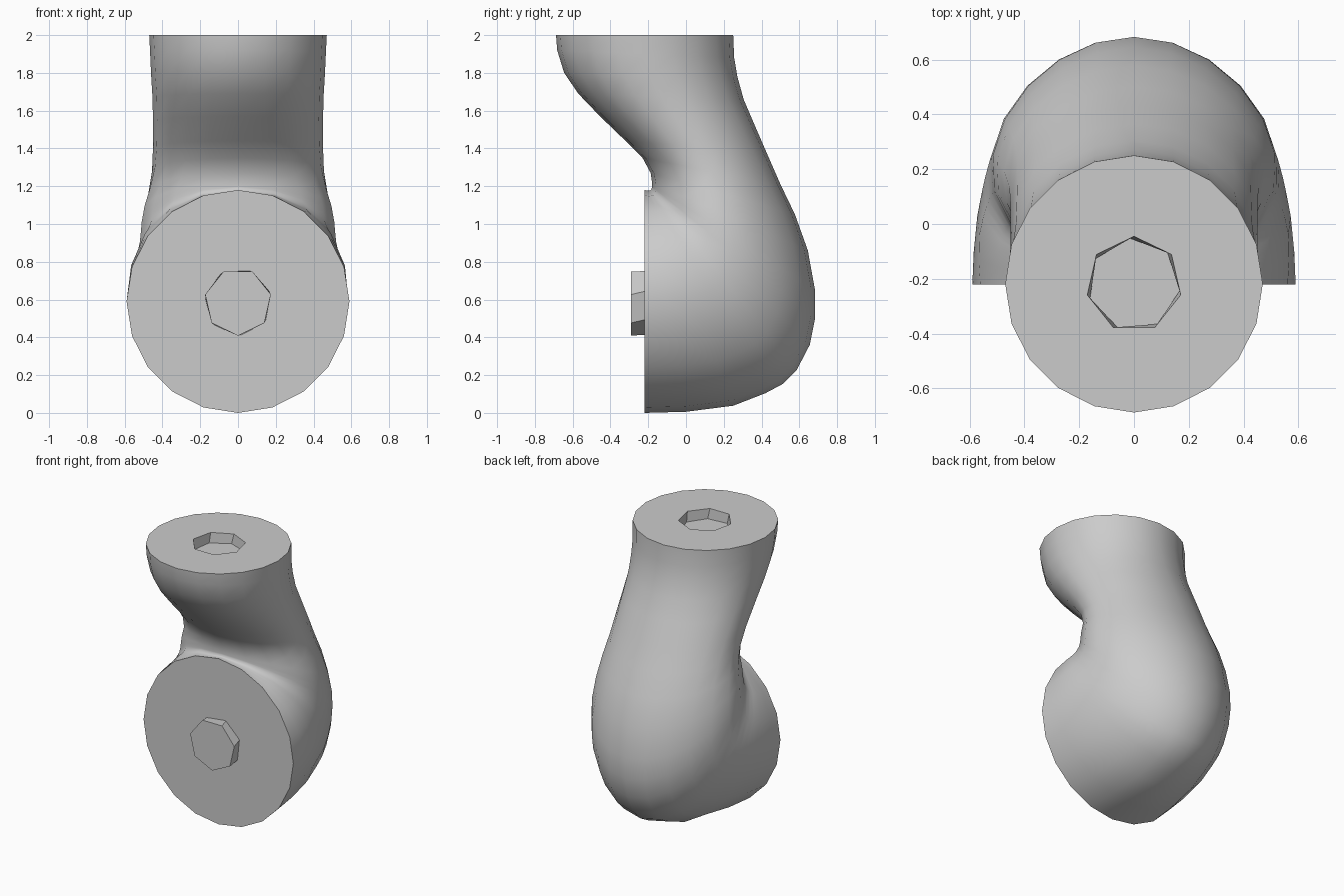
import bpy, bmesh, math

if "Cube" in bpy.data.objects:
    bpy.data.objects.remove(bpy.data.objects["Cube"])

SIDES = 20
grey = bpy.data.materials.new("plain grey")
grey.diffuse_color = (0.6, 0.6, 0.6, 1)
grey.use_nodes = True
grey.node_tree.nodes["Principled BSDF"].inputs["Base Color"].default_value = grey.diffuse_color


def finish(bm, name):
    bmesh.ops.recalc_face_normals(bm, faces=bm.faces)
    me = bpy.data.meshes.new(name)
    bm.to_mesh(me)
    bm.free()
    ob = bpy.data.objects.new(name, me)
    bpy.context.collection.objects.link(ob)
    me.materials.append(grey)
    bpy.ops.object.select_all(action='DESELECT')
    ob.select_set(True)
    bpy.context.view_layer.objects.active = ob
    bpy.ops.object.shade_smooth_by_angle(angle=math.radians(40))
    return ob


def bridge(bm, a, b):
    n = len(a)
    for i in range(n):
        j = (i + 1) % n
        bm.faces.new((a[i], a[j], b[j], b[i]))


def edges_of(bm, ring):
    out = []
    for i, v in enumerate(ring):
        w = ring[(i + 1) % len(ring)]
        out.append(bm.edges.get((v, w)) or bm.edges.new((v, w)))
    return out


def heptagon(bm, radius, start, place):
    return [bm.verts.new(place(radius * math.cos(start + i * math.tau / 7),
                               radius * math.sin(start + i * math.tau / 7)))
            for i in range(7)]


# bent limb: cross-sections as
# (inner y, inner z, outer y, outer z, half width, egg-shaped narrowing outward)
sections = [
    (-.688, 2.0, .25, 2.0, .47, 0),
    (-.682, 1.92, .255, 1.88, .465, 0),
    (-.645, 1.80, .272, 1.78, .46, 0),
    (-.57, 1.69, .305, 1.66, .453, 0),
    (-.455, 1.57, .365, 1.52, .45, 0),
    (-.32, 1.44, .43, 1.37, .45, .02),
    (-.23, 1.35, .50, 1.21, .455, .05),
    (-.187, 1.27, .577, 1.05, .475, .09),
    (-.18, 1.22, .645, .86, .50, .13),
    (-.18, 1.205, .683, .65, .515, .13),
    (-.18, 1.198, .683, .50, .52, .13),
    (-.18, 1.193, .655, .36, .525, .13),
    (-.182, 1.188, .585, .225, .535, .14),
    (-.183, 1.184, .51, .152, .545, .14),
    (-.185, 1.18, .42, .104, .555, .14),
    (-.19, 1.178, .25, .038, .572, .12),
    (-.20, 1.176, .0, .006, .585, .06),
    (-.22, 1.18, -.22, .0, .59, 0),
]
bm = bmesh.new()
rings = []
for iy, iz, oy, oz, w, egg in sections:
    ring = []
    for i in range(SIDES):
        a = math.tau * i / SIDES
        t = (1 + math.cos(a)) / 2
        ring.append(bm.verts.new((w * math.sin(a) * (1 - egg * math.cos(a)),
                                  iy + (oy - iy) * t, iz + (oz - iz) * t)))
    rings.append(ring)
for a, b in zip(rings, rings[1:]):
    bridge(bm, a, b)
bm.faces.new(rings[-1])

# socket sunk into the top face
mouth = heptagon(bm, .175, math.pi / 2, lambda u, v: (u, -.22 + v, 2.0))
floor = heptagon(bm, .168, math.pi / 2 + .08, lambda u, v: (u, -.22 + v, 1.93))
bridge(bm, mouth, floor)
bm.faces.new(floor)
bmesh.ops.bridge_loops(bm, edges=edges_of(bm, rings[0]) + edges_of(bm, mouth))
finish(bm, "bent_limb")

# peg on the front face
bm = bmesh.new()
root = heptagon(bm, .174, -math.pi / 2 + .12, lambda u, v: (u, -.21, .587 + v))
tip = heptagon(bm, .178, -math.pi / 2, lambda u, v: (u, -.29, .587 + v))
bridge(bm, root, tip)
bm.faces.new(root)
bm.faces.new(tip)
finish(bm, "front_peg")
